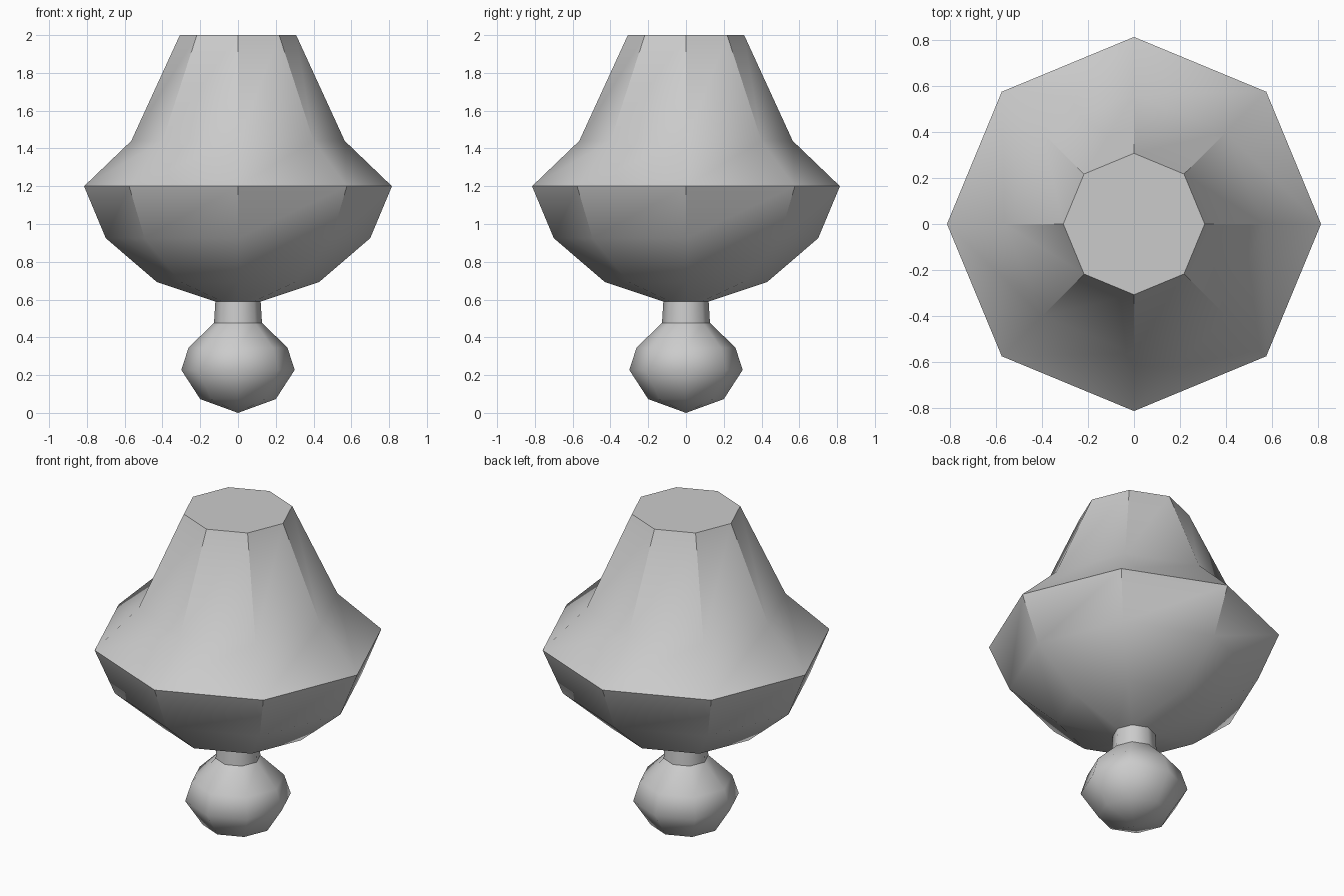
import bpy, bmesh, math

if "Cube" in bpy.data.objects:
    bpy.data.objects.remove(bpy.data.objects["Cube"])

SIDES = 8


def lathe(name, profile, smooth_angle):
    """Turn an (r, z) profile, bottom to top, into an eight-sided solid of revolution."""
    bm = bmesh.new()
    rings = []
    for r, z in profile:
        if r == 0:
            rings.append([bm.verts.new((0, 0, z))] * SIDES)
        else:
            rings.append([bm.verts.new((r * math.cos(math.tau * i / SIDES),
                                        r * math.sin(math.tau * i / SIDES), z))
                          for i in range(SIDES)])
    for low, high in zip(rings, rings[1:]):
        for i in range(SIDES):
            j = (i + 1) % SIDES
            corners = [low[i], low[j], high[j], high[i]]
            bm.faces.new(list(dict.fromkeys(corners)))
    if profile[-1][0] > 0.3:
        bm.faces.new(rings[-1])
    bmesh.ops.recalc_face_normals(bm, faces=bm.faces)
    mesh = bpy.data.meshes.new(name)
    bm.to_mesh(mesh)
    bm.free()
    obj = bpy.data.objects.new(name, mesh)
    bpy.context.collection.objects.link(obj)
    bpy.ops.object.select_all(action='DESELECT')
    obj.select_set(True)
    bpy.context.view_layer.objects.active = obj
    bpy.ops.object.shade_smooth_by_angle(angle=math.radians(smooth_angle))
    return obj


# Faceted bowl and tapering shoulder with a flat top
lathe("faceted_body", [(0.12, 0.59), (0.43, 0.693), (0.70, 0.925), (0.815, 1.2),
                       (0.565, 1.44), (0.308, 2.0)], 35)

# Narrow neck
lathe("neck", [(0.127, 0.477), (0.12, 0.59)], 60)

# Rounded ball finial at the bottom
lathe("ball_finial", [(0, 0), (0.2, 0.073), (0.3, 0.227), (0.262, 0.345),
                      (0.127, 0.477)], 60)
